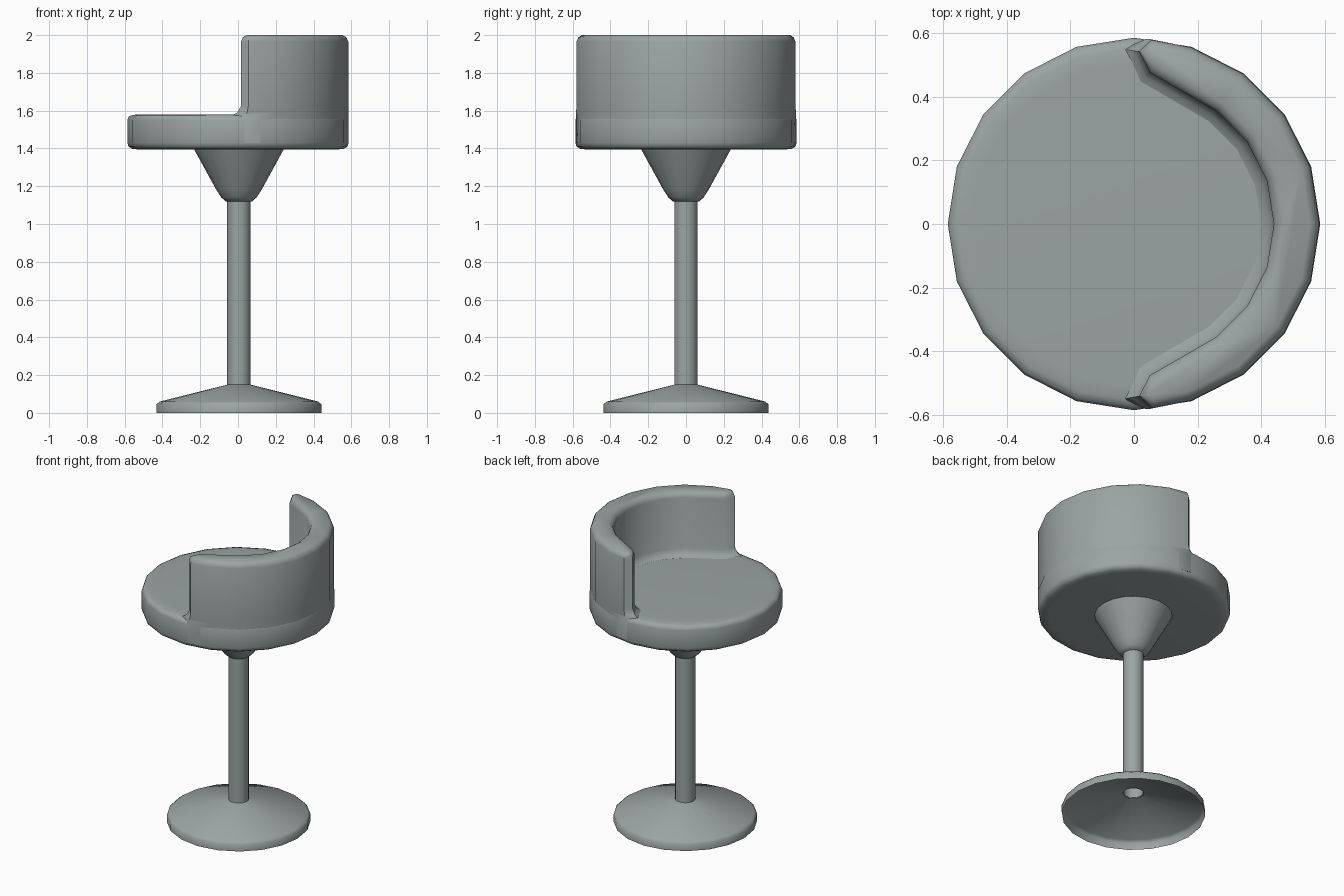
import bpy, bmesh
from math import sin, cos, radians, hypot
from mathutils import Vector

cube = bpy.data.objects.get("Cube")
if cube:
    bpy.data.objects.remove(cube, do_unlink=True)

SIDES = 20
RIM = 0.586

GREY = (0.33, 0.37, 0.37, 1)
grey = bpy.data.materials.new("soft_grey")
grey.use_nodes = True
grey.diffuse_color = GREY
grey.node_tree.nodes["Principled BSDF"].inputs["Base Color"].default_value = GREY


def skin(name, rings, cap_start=False, cap_end=False, angle=50, x=0.0):
    """Bridge closed rings of points into one smooth-shaded object."""
    bm = bmesh.new()
    loops = [[bm.verts.new(p) for p in ring] for ring in rings]
    n = len(loops[0])
    for a, b in zip(loops, loops[1:]):
        for i in range(n):
            j = (i + 1) % n
            bm.faces.new((a[i], a[j], b[j], b[i]))
    if cap_start:
        bm.faces.new(loops[0][::-1])
    if cap_end:
        bm.faces.new(loops[-1])
    mesh = bpy.data.meshes.new(name)
    bm.to_mesh(mesh)
    bm.free()
    mesh.materials.append(grey)
    obj = bpy.data.objects.new(name, mesh)
    obj.location.x = x
    bpy.context.collection.objects.link(obj)
    bpy.ops.object.select_all(action="DESELECT")
    obj.select_set(True)
    bpy.context.view_layer.objects.active = obj
    bpy.ops.object.shade_smooth_by_angle(angle=radians(angle))
    return obj


def polar(r, deg):
    return Vector((r * cos(radians(deg)), r * sin(radians(deg))))


def lathe(name, profile, **kw):
    """Turn a (radius, height) profile, listed from bottom to top."""
    rings = [[polar(r, 360 * i / SIDES).to_3d() + Vector((0, 0, z))
              for i in range(SIDES)] for r, z in profile]
    return skin(name, rings, **kw)


# Hollow foot, column and flared seat support
lathe("base", [(0.437, 0), (0.437, 0.045), (0.42, 0.06), (0.06, 0.15)], x=0.005)
lathe("column", [(0.062, 0.145), (0.062, 1.13)], x=0.005)
lathe("seat_support", [(0.05, 1.118), (0.07, 1.12), (0.093, 1.14),
                       (0.122, 1.185), (0.24, 1.4)], x=0.005)

# Round cushion with softened rims
lathe("seat", [(0.52, 1.394), (0.56, 1.398), (0.58, 1.41), (RIM, 1.43),
               (RIM, 1.55), (0.578, 1.57), (0.555, 1.578), (0.51, 1.58)],
      cap_start=True, cap_end=True)

# Backrest footprint: half outline, mirrored across y
outer = [polar(RIM - 0.002, a) for a in range(0, 73, 18)] + [Vector((0.055, 0.58))]
tip = [Vector((0.016, 0.542))]
inner = [Vector((0.05, 0.476))] + [polar(0.44, a) for a in (54, 36, 18, 0)]
half = outer + tip + inner
foot = half + [Vector((p.x, -p.y)) for p in half[-2:0:-1]]


def grown(points, d):
    """Offset the outline by d, never beyond the seat rim."""
    result = []
    for i, p in enumerate(points):
        before = (p - points[i - 1]).normalized()
        after = (points[(i + 1) % len(points)] - p).normalized()
        t = (before + after).normalized()
        q = p + Vector((t.y, -t.x)) * d
        length = hypot(q.x, q.y)
        if length > RIM - 0.002:
            q *= (RIM - 0.002) / length
        result.append(q)
    return result


# Flared foot melting into the cushion, straight wall, rounded top
layers = [(1.43, 0.05), (1.575, 0.05), (1.59, 0.02), (1.625, 0),
          (1.965, 0), (1.988, -0.01), (2.0, -0.03)]
skin("backrest", [[(p.x, p.y, z) for p in grown(foot, d)] for z, d in layers],
     cap_start=True, cap_end=True)
